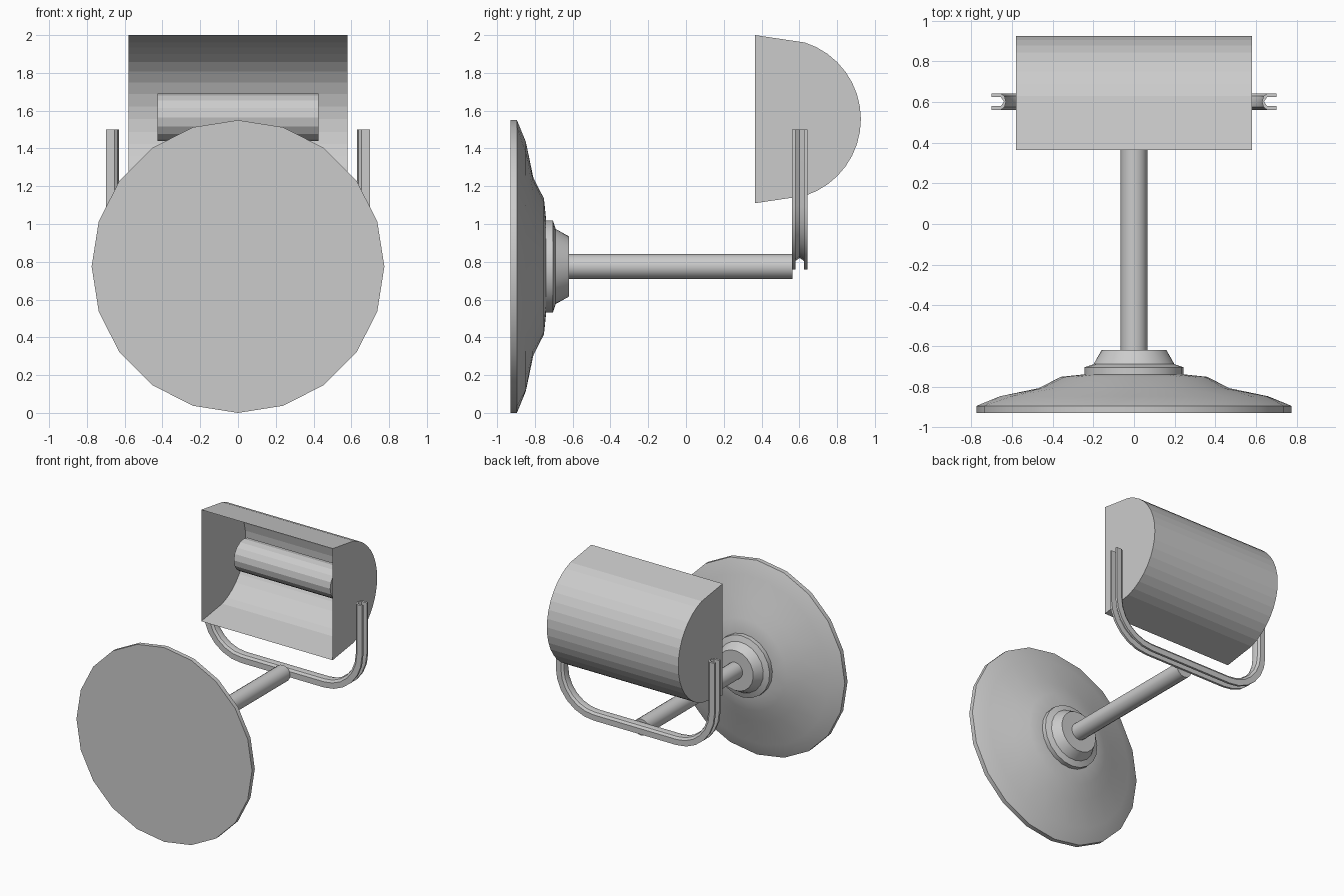
import bpy, bmesh, math
from mathutils import Vector

if "Cube" in bpy.data.objects:
    bpy.data.objects.remove(bpy.data.objects["Cube"], do_unlink=True)

grey = bpy.data.materials.new("light_grey")
grey.use_nodes = True
COLOUR = (0.6, 0.6, 0.6, 1)
grey.diffuse_color = COLOUR
grey.node_tree.nodes["Principled BSDF"].inputs["Base Color"].default_value = COLOUR


def finish(bm, name, smooth=None, fix_normals=True):
    """Turn a bmesh into a named object, optionally smoothed below an angle."""
    if fix_normals:
        bmesh.ops.recalc_face_normals(bm, faces=bm.faces[:])
    mesh = bpy.data.meshes.new(name)
    bm.to_mesh(mesh)
    bm.free()
    mesh.materials.append(grey)
    obj = bpy.data.objects.new(name, mesh)
    bpy.context.collection.objects.link(obj)
    if smooth:
        bpy.ops.object.select_all(action='DESELECT')
        obj.select_set(True)
        bpy.context.view_layer.objects.active = obj
        bpy.ops.object.shade_smooth_by_angle(angle=math.radians(smooth))
    return obj


def loft(bm, rings, caps=True):
    """Bridge equal closed rings of points in order."""
    loops = [[bm.verts.new(p) for p in ring] for ring in rings]
    n = len(loops[0])
    for a, b in zip(loops, loops[1:]):
        for i in range(n):
            j = (i + 1) % n
            bm.faces.new((a[i], a[j], b[j], b[i]))
    if caps:
        bm.faces.new(loops[0][::-1])
        bm.faces.new(loops[-1])


def ring_y(y, r, z, sides, turn=0.0):
    """Circle around the y direction."""
    steps = [2 * math.pi * i / sides + turn for i in range(sides)]
    return [(r * math.sin(t), y, z + r * math.cos(t)) for t in steps]


# Stepped wall base, with its sloping rings slightly twisted
AXIS_Z = 0.775
base_profile = [(-0.93, 0.775, 0), (-0.895, 0.775, 0), (-0.848, 0.665, 0.12),
                (-0.808, 0.47, 0.28), (-0.752, 0.36, 0.36), (-0.74, 0.245, 0.36),
                (-0.705, 0.245, 0.36), (-0.69, 0.20, 0.42), (-0.62, 0.16, 0.55)]
bm = bmesh.new()
loft(bm, [ring_y(y, r, AXIS_Z, 20, turn) for y, r, turn in base_profile])
bmesh.ops.triangulate(bm, faces=[f for f in bm.faces if len(f.verts) == 4])
finish(bm, "wall_base", smooth=30)

# Support rod
bm = bmesh.new()
loft(bm, [ring_y(y, 0.066, AXIS_Z, 16) for y in (-0.63, 0.565)])
finish(bm, "support_rod", smooth=30)

# U-shaped bracket: a C-section channel, open to the outside
section = [(0.035, -0.04), (-0.01, -0.04), (-0.028, -0.027), (-0.035, 0),
           (-0.028, 0.027), (-0.01, 0.04), (0.035, 0.04), (0.035, 0.022),
           (-0.01, 0.022), (-0.025, 0), (-0.01, -0.022), (0.035, -0.022)]
HALF, LOW, BEND, TOP, BRACKET_Y = 0.665, 0.795, 0.30, 1.5, 0.602
half_path = [(HALF, TOP, 0.0)]
for i in range(7):
    t = math.pi / 2 * i / 6
    half_path.append((HALF - BEND + BEND * math.cos(t),
                      LOW + BEND - BEND * math.sin(t), t))
path = half_path + [(-x, z, math.pi - t) for x, z, t in reversed(half_path)]
bm = bmesh.new()
loft(bm, [[(x + u * math.cos(t), BRACKET_Y + v, z - u * math.sin(t))
           for u, v in section] for x, z, t in path])
finish(bm, "bracket", smooth=35)

# Lamp housing: thin curved shell with flat ends, open at the front
HOUSING_Z, ARC_Y, ARC_R, WIDTH = 1.555, 0.50, 0.426, 0.58
spread = math.acos(0.13 / ARC_R)
profile = [(0.365, 2.0)]
for i in range(17):
    t = spread - 2 * spread * i / 16
    profile.append((ARC_Y + ARC_R * math.cos(t), HOUSING_Z + ARC_R * math.sin(t)))
profile.append((0.365, 1.11))
bm = bmesh.new()
left = [bm.verts.new((WIDTH, y, z)) for y, z in profile]
right = [bm.verts.new((-WIDTH, y, z)) for y, z in profile]
for i in range(len(profile) - 1):
    bm.faces.new((left[i], left[i + 1], right[i + 1], right[i]))
bm.faces.new(left[::-1])
bm.faces.new(right)
bmesh.ops.recalc_face_normals(bm, faces=bm.faces[:])
centre = Vector((0, 0.6, HOUSING_Z))
if sum(f.normal.dot(f.calc_center_median() - centre) for f in bm.faces) < 0:
    bmesh.ops.reverse_faces(bm, faces=bm.faces[:])
finish(bm, "lamp_housing", fix_normals=False)

# Tube bulb inside the housing
bm = bmesh.new()
loft(bm, [[(x, 0.68 + 0.125 * math.sin(math.tau * i / 16),
            1.565 + 0.125 * math.cos(math.tau * i / 16)) for i in range(16)]
          for x in (-0.425, 0.425)])
finish(bm, "tube_bulb")
